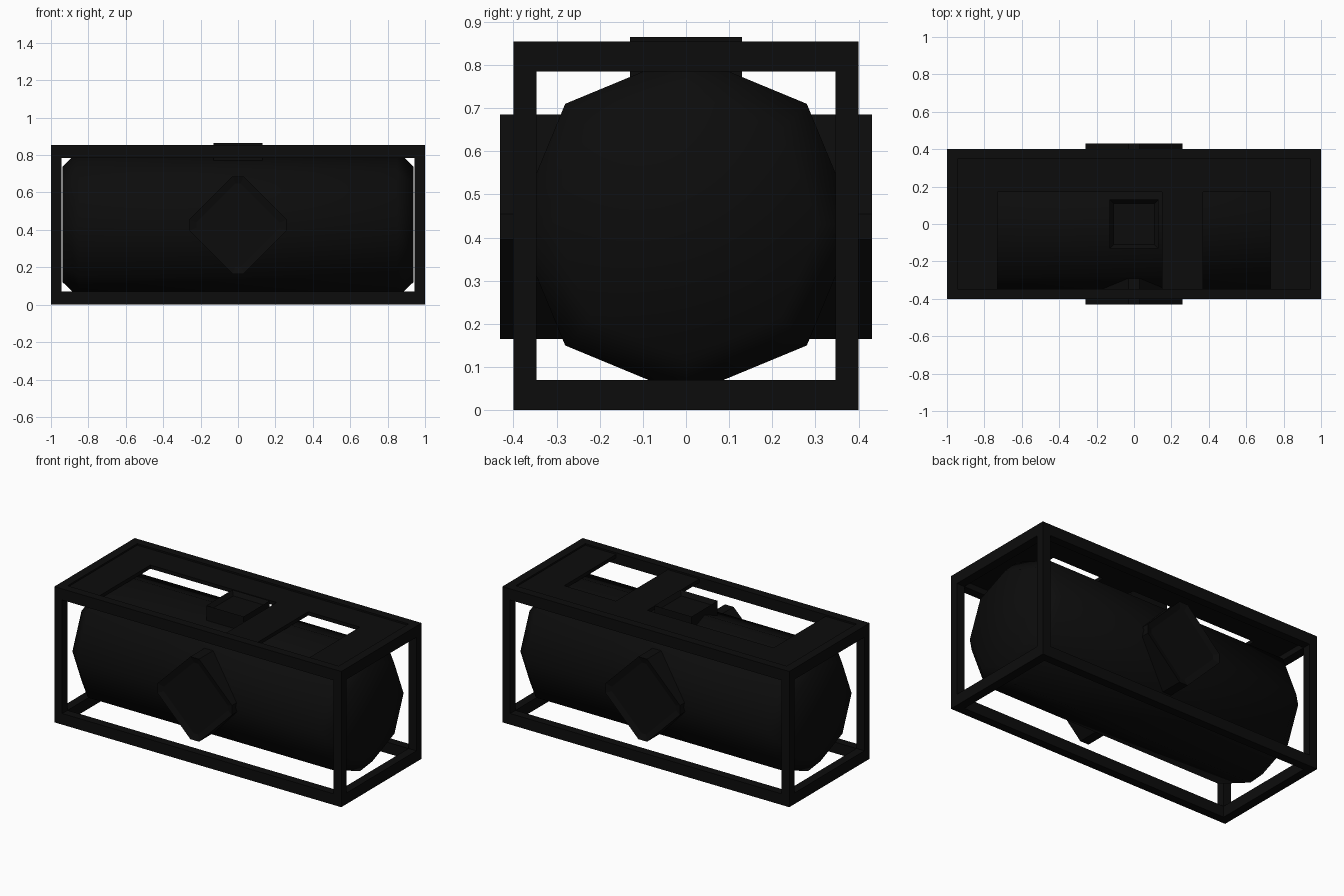
import bpy, bmesh, math
from mathutils import Vector

if "Cube" in bpy.data.objects:
    bpy.data.objects.remove(bpy.data.objects["Cube"])

dark = bpy.data.materials.new("black_paint")
dark.diffuse_color = (0.0036, 0.0036, 0.0036, 1)
dark.use_nodes = True
dark.node_tree.nodes["Principled BSDF"].inputs["Base Color"].default_value = dark.diffuse_color


def finish(bm, name, smooth=None):
    bmesh.ops.recalc_face_normals(bm, faces=bm.faces)
    me = bpy.data.meshes.new(name)
    bm.to_mesh(me)
    bm.free()
    ob = bpy.data.objects.new(name, me)
    bpy.context.collection.objects.link(ob)
    me.materials.append(dark)
    if smooth:
        bpy.ops.object.select_all(action='DESELECT')
        ob.select_set(True)
        bpy.context.view_layer.objects.active = ob
        bpy.ops.object.shade_smooth_by_angle(angle=math.radians(smooth))
    return ob


def box(name, x0, x1, y0, y1, z0, z1):
    bm = bmesh.new()
    bmesh.ops.create_cube(bm, size=1)
    for v in bm.verts:
        v.co = Vector(((x0 + x1) / 2 + v.co.x * (x1 - x0),
                       (y0 + y1) / 2 + v.co.y * (y1 - y0),
                       (z0 + z1) / 2 + v.co.z * (z1 - z0)))
    return finish(bm, name)


def recess(bm, direction, rim, depth):
    # sink a panel into the face that looks along direction
    bm.normal_update()
    face = max(bm.faces, key=lambda f: f.normal.dot(direction))
    bmesh.ops.inset_region(bm, faces=[face], thickness=rim)
    for v in face.verts:
        v.co -= direction * depth


# Outer frame: posts, long rails and end rails
TOP, P, H = 0.855, 0.055, 0.07
for sx in (-1, 1):
    for sy in (-1, 1):
        xs = sorted((sx, sx * (1 - P)))
        ys = sorted((sy * 0.4, sy * 0.347))
        box("corner_post", *xs, *ys, H, TOP - H)
for z0 in (0, TOP - H):
    for s in (-1, 1):
        box("side_rail", -1, 1, *sorted((s * 0.4, s * 0.347)), z0, z0 + H)
        box("end_rail", *sorted((s, s * (1 - P))), -0.347, 0.347, z0, z0 + H)

# Eight-sided tank with chamfered ends
bm = bmesh.new()
rings = []
for x, r in ((-0.937, 0.31), (-0.85, 0.396), (0.85, 0.396), (0.937, 0.31)):
    rings.append([bm.verts.new((x, r * math.cos(i * math.pi / 4),
                                0.43 + r * math.sin(i * math.pi / 4))) for i in range(8)])
for a, b in zip(rings, rings[1:]):
    for i in range(8):
        j = (i + 1) % 8
        bm.faces.new((a[i], a[j], b[j], b[i]))
bm.faces.new(rings[0])
bm.faces.new(rings[-1])
finish(bm, "tank", 50)

# Walkway on top: long strip at the back plus cross plates
Z0, Z1 = 0.822, 0.845
box("walkway_strip", -0.945, 0.945, 0.17, 0.347, Z0, Z1)
for x0, x1 in ((-0.945, -0.73), (0.15, 0.37), (0.73, 0.945)):
    box("cross_plate", x0, x1, -0.347, 0.17, Z0, Z1)

# Filling hatch with sunken lid
bm = bmesh.new()
bmesh.ops.create_cube(bm, size=0.26)
for v in bm.verts:
    v.co.z = 0.865 if v.co.z > 0 else 0.74
recess(bm, Vector((0, 0, 1)), 0.03, 0.025)
finish(bm, "hatch")

# Diamond placard holders on both sides, corners cut blunt
for s in (-1, 1):
    bm = bmesh.new()
    outline = []
    for i in range(4):
        c, sn = round(math.cos(i * math.pi / 2)), round(math.sin(i * math.pi / 2))
        for t in (-0.03, 0.03):
            outline.append((0.26 * c - t * sn, 0.425 + 0.26 * sn + t * c))
    front = [bm.verts.new((x, s * 0.431, z)) for x, z in outline]
    back = [bm.verts.new((x, s * 0.27, z)) for x, z in outline]
    bm.faces.new(front)
    bm.faces.new(back)
    for i in range(8):
        j = (i + 1) % 8
        bm.faces.new((front[i], front[j], back[j], back[i]))
    bmesh.ops.recalc_face_normals(bm, faces=bm.faces)
    recess(bm, Vector((0, s, 0)), 0.04, 0.012)
    finish(bm, "placard_holder")
